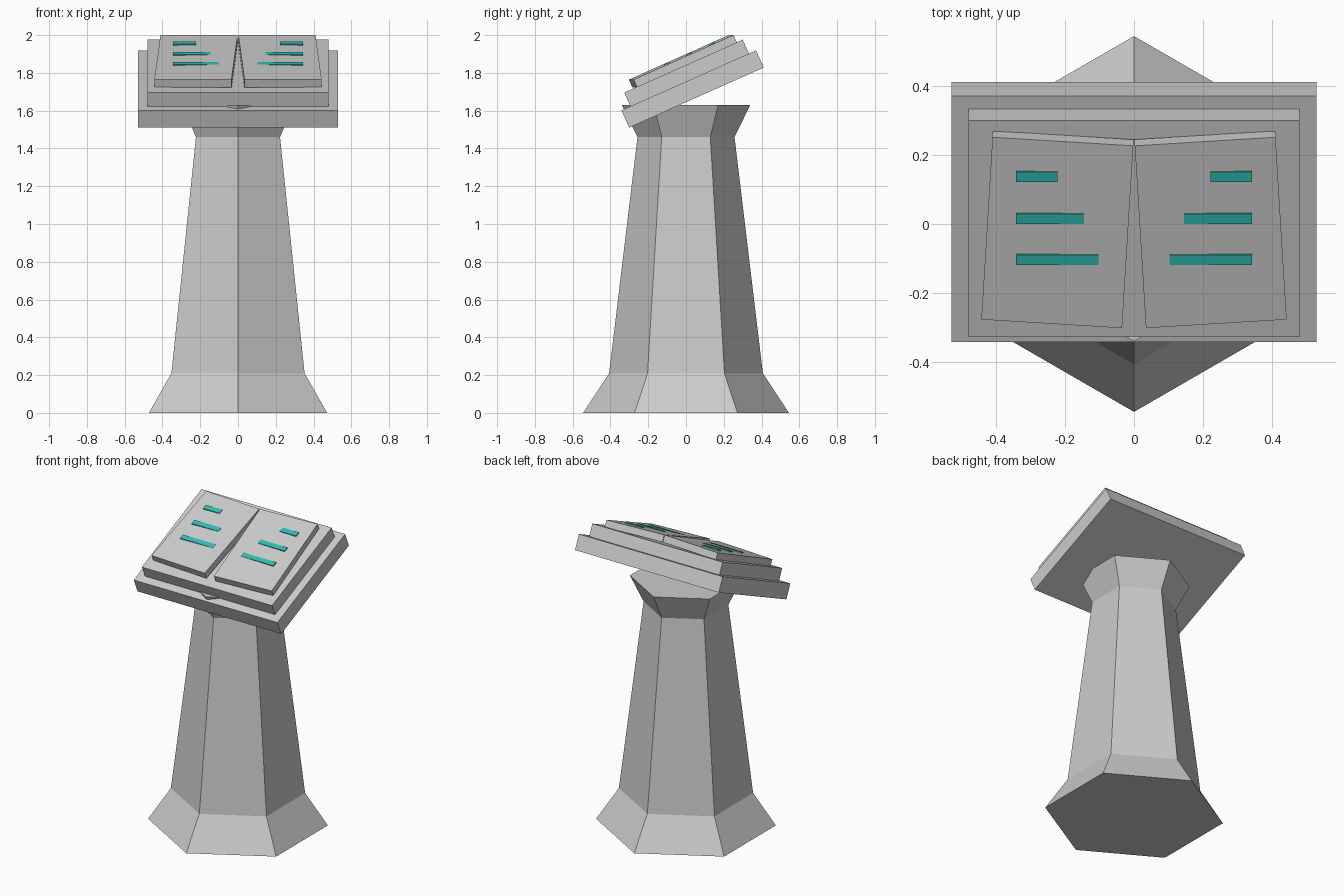
import bpy
from math import radians, cos, sin, tan

if "Cube" in bpy.data.objects:
    bpy.data.objects.remove(bpy.data.objects["Cube"])

TILT = radians(24)
SPLAY = radians(3.5)


def frustum(name, r1, r2, z1, z2):
    bpy.ops.mesh.primitive_cone_add(vertices=6, radius1=r1, radius2=r2,
                                    depth=z2 - z1, location=(0, 0, (z1 + z2) / 2))
    bpy.context.object.name = name


def board(name, size, loc, turn=0.0):
    bpy.ops.mesh.primitive_cube_add(size=1, location=loc, rotation=(TILT, 0, turn))
    ob = bpy.context.object
    ob.name = name
    ob.scale = size
    bpy.ops.object.transform_apply(location=False, rotation=False, scale=True)
    return ob


# Hexagonal pedestal
frustum("pedestal_foot", 0.545, 0.407, 0, 0.21)
frustum("pedestal_shaft", 0.407, 0.257, 0.21, 1.46)
frustum("pedestal_capital", 0.257, 0.34, 1.46, 1.63)

# Tilted reading desk and book cover
desk_y, desk_z = 0.035, 1.715
board("desk_slab", (1.06, 0.78, 0.10), (0, desk_y, desk_z))
board("book_cover", (0.96, 0.687, 0.08),
      (0, desk_y + 0.005 * cos(TILT) - 0.09 * sin(TILT),
       desk_z + 0.005 * sin(TILT) + 0.09 * cos(TILT)))

teal = bpy.data.materials.new("teal")
teal.diffuse_color = (0.03, 0.5, 0.45, 1)
teal.use_nodes = True
teal.node_tree.nodes["Principled BSDF"].inputs["Base Color"].default_value = teal.diffuse_color

# Splayed pages with glowing lines, one set per side
rows = [(0.136, 0.222), (0.015, 0.145), (-0.104, 0.103)]
outer = 0.343
thick = 0.012
for side, label in ((-1, "left"), (1, "right")):
    board(f"page_{label}", (0.409, 0.58, 0.045),
          (side * 0.222, -0.016, 1.862), side * SPLAY)
    for i, (y, inner) in enumerate(rows):
        top_z = 1.8872 + tan(TILT) * (y + 0.025)
        bar = board(f"text_line_{label}_{i + 1}", (outer - inner, 0.032, thick),
                    (side * (outer + inner) / 2, y + thick / 2 * sin(TILT),
                     top_z - thick / 2 * cos(TILT)))
        bar.data.materials.append(teal)
